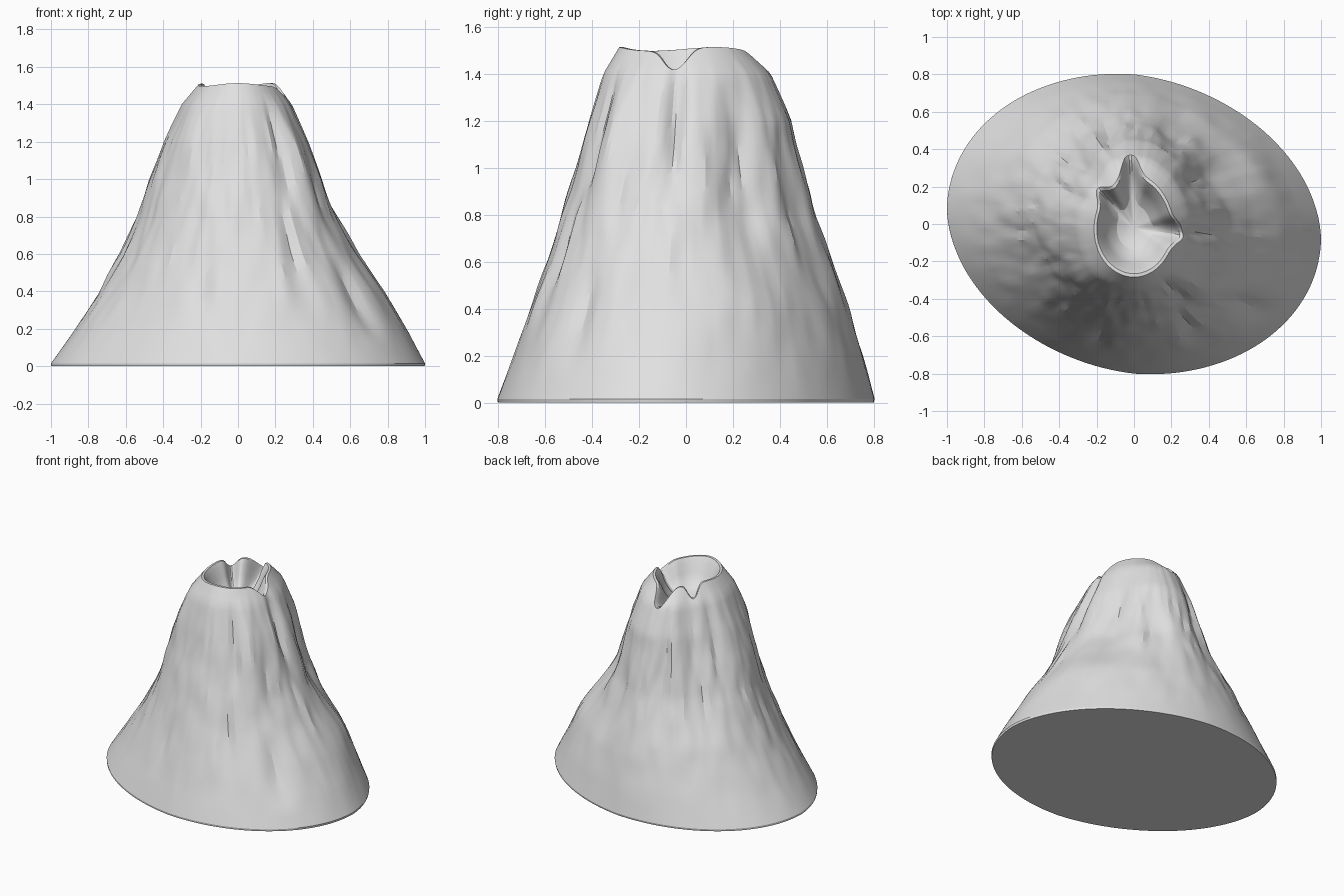
import bpy
import bmesh
from math import sin, cos, pi, exp, radians
from mathutils import Vector, noise

default_cube = bpy.data.objects.get("Cube")
if default_cube:
    bpy.data.objects.remove(default_cube, do_unlink=True)

SEGMENTS = 144
ROWS = 44
SUMMIT = 1.505
CRATER_FLOOR = 1.29
EDGE = 0.015

# Slope outline: height, then reach to -x, +x, -y, +y
OUTLINE = [
    (EDGE, 1.0, 1.0, 0.8, 0.8),
    (0.2, 0.87, 0.9, 0.73, 0.75),
    (0.4, 0.74, 0.78, 0.66, 0.69),
    (0.6, 0.63, 0.64, 0.59, 0.62),
    (0.8, 0.54, 0.53, 0.53, 0.55),
    (1.0, 0.475, 0.46, 0.465, 0.5),
    (1.2, 0.395, 0.385, 0.41, 0.45),
    (1.4, 0.3, 0.29, 0.35, 0.36),
    (1.52, 0.2, 0.2, 0.28, 0.24),
]

# Notches in the rim: direction, angular width, depth
NOTCHES = [(-8, 12, 0.085), (94, 12, 0.12), (141, 11, 0.085)]

# Gullies (positive depth) and ridges (negative):
# direction, lowest height, highest height, angular width, depth
FURROWS = [
    (-5, 0.8, 1.5, 6, 0.05),
    (108, 0.5, 1.4, 7, 0.035),
    (136, 0.5, 1.65, 16, 0.06),
    (158, 0.75, 1.5, 8, 0.04),
    (33, 0.45, 1.4, 14, 0.06),
    (24, 0.2, 0.75, 14, -0.02),
    (65, 0.4, 1.2, 9, 0.025),
    (204, 0.25, 1.0, 10, 0.02),
    (225, 1.0, 1.5, 15, -0.025),
    (-37, 0.12, 0.6, 5, 0.04),
    (-42, 0.7, 1.45, 9, -0.035),
    (-57, 0.8, 1.45, 5, 0.02),
    (-64, 0.3, 0.9, 4, 0.02),
    (-105, 0.18, 0.65, 3, 0.02),
]


def falloff(angle, direction, width):
    """Bell curve around a compass direction, wrapping at the full turn."""
    gap = (angle - radians(direction) + pi) % (2 * pi) - pi
    return exp(-(gap / radians(width)) ** 2)


def outline_at(z):
    """Reach of the slope in each direction at height z."""
    for low, high in zip(OUTLINE, OUTLINE[1:]):
        if z <= high[0]:
            break
    mix = (z - low[0]) / (high[0] - low[0])
    return [a + (b - a) * mix for a, b in zip(low[1:], high[1:])]


def rim_height(angle):
    cut = sum(depth * falloff(angle, way, width) for way, width, depth in NOTCHES)
    return SUMMIT + 0.008 * sin(angle * 3) - cut


def slope_point(angle, z):
    left, right, front, back = outline_at(z)
    c, s = cos(angle), sin(angle)
    x = c * (right if c > 0 else left)
    y = s * (back if s > 0 else front)
    # The skewed oval foot rounds out toward the summit
    foot = max(0, 1 - z / SUMMIT)
    y -= 0.07 * c * foot
    carve = 0.025 * foot * max(0, sin(2 * angle))
    # Weathering: furrows plus vertically stretched roughness
    for way, low, high, width, depth in FURROWS:
        if low < z < high:
            carve += depth * sin(pi * (z - low) / (high - low)) * falloff(angle, way, width)
    middle = sin(pi * min(1, z / SUMMIT))
    carve += 0.01 * middle * noise.noise(Vector((c * 4, s * 4, z * 1.5)))
    carve += 0.012 * middle * noise.noise(Vector((c * 11, s * 11, z * 5)))
    spot = Vector((x, y, 0))
    spot *= 1 - carve / spot.length
    spot.z = z
    return spot


bm = bmesh.new()
angles = [2 * pi * i / SEGMENTS for i in range(SEGMENTS)]


def add_ring(points):
    return [bm.verts.new(p) for p in points]


def bridge(lower, upper):
    for i in range(SEGMENTS):
        j = (i + 1) % SEGMENTS
        bm.faces.new((lower[i], lower[j], upper[j], upper[i]))


# Flat underside with a thin rolled edge
rings = [add_ring(slope_point(a, 0) * 0.99 for a in angles)]
bm.faces.new(rings[0][::-1])

# Outer slopes
for row in range(ROWS + 1):
    t = row / ROWS
    rings.append(add_ring(
        slope_point(a, EDGE + t * (rim_height(a) - EDGE)) for a in angles))

# Crater bowl: share of rim radius, share of wall height
centre = Vector((0, -0.02, 0))
for reach, lift in [(0.93, 1.0), (0.84, 0.85), (0.73, 0.55), (0.6, 0.3),
                    (0.43, 0.12), (0.22, 0.03)]:
    points = []
    for a in angles:
        z = rim_height(a)
        p = centre.lerp(slope_point(a, z), reach)
        p.z = CRATER_FLOOR + (z - CRATER_FLOOR) * lift
        points.append(p)
    rings.append(add_ring(points))

for lower, upper in zip(rings, rings[1:]):
    bridge(lower, upper)

# Crater floor
middle_vert = bm.verts.new(centre + Vector((0, 0, CRATER_FLOOR)))
for i in range(SEGMENTS):
    bm.faces.new((rings[-1][i], rings[-1][(i + 1) % SEGMENTS], middle_vert))
bmesh.ops.recalc_face_normals(bm, faces=bm.faces)

mesh = bpy.data.meshes.new("volcano_cone")
bm.to_mesh(mesh)
bm.free()
cone = bpy.data.objects.new("volcano_cone", mesh)
bpy.context.collection.objects.link(cone)

# Plain pale stone
stone = bpy.data.materials.new("pale_grey_stone")
stone.use_nodes = True
colour = (0.75, 0.75, 0.75, 1)
stone.diffuse_color = colour
shader = stone.node_tree.nodes["Principled BSDF"]
shader.inputs["Base Color"].default_value = colour
shader.inputs["Roughness"].default_value = 0.9
mesh.materials.append(stone)

bpy.ops.object.select_all(action="DESELECT")
cone.select_set(True)
bpy.context.view_layer.objects.active = cone
bpy.ops.object.shade_smooth_by_angle(angle=radians(20))
